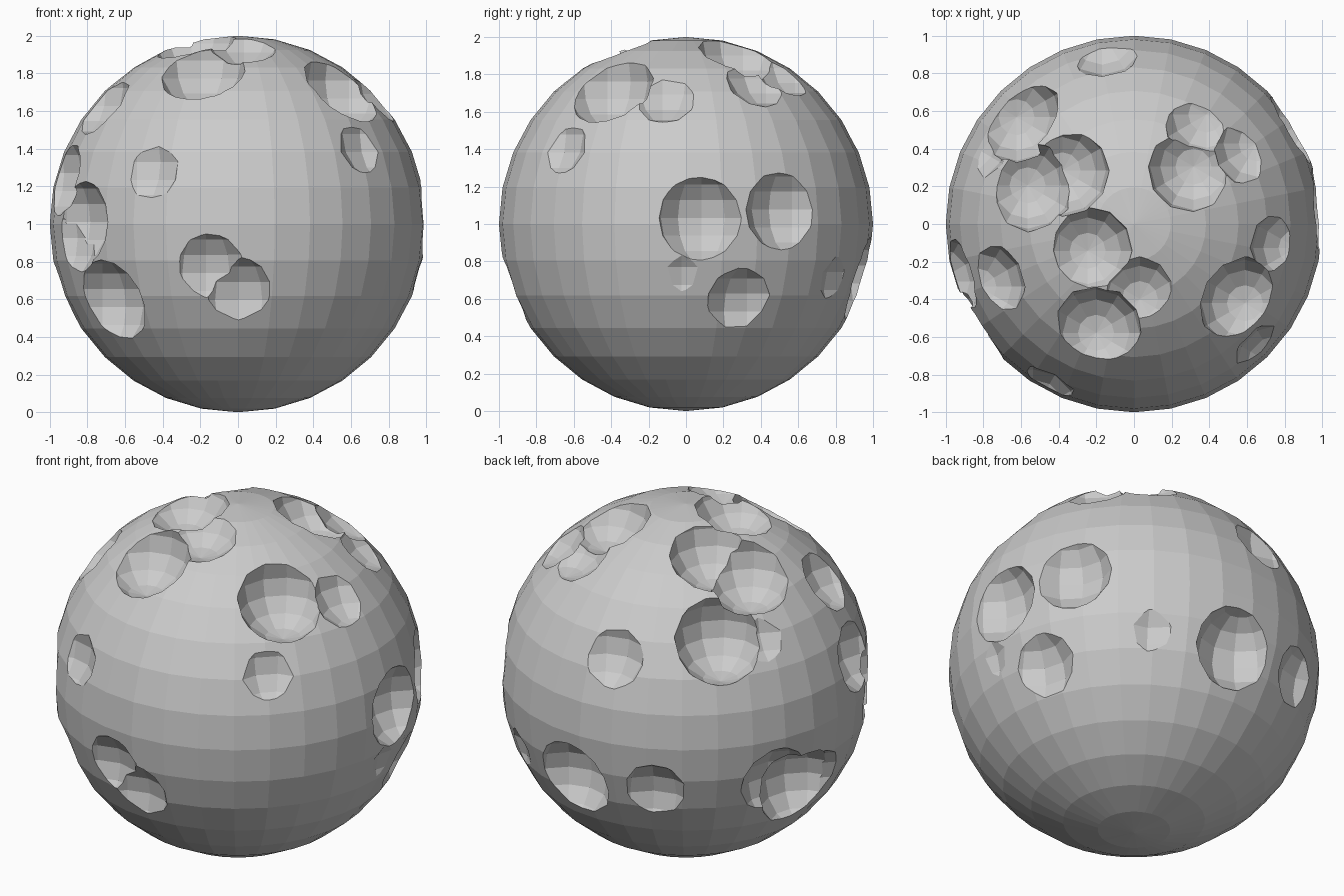
import bpy
from math import sqrt
from mathutils import Vector

# Each crater: direction from the ball's centre, then rim radius
CRATERS = [
    # around the top
    (-.225, -.13, .965, .213), (-.19, -.545, .82, .226), (.027, -.345, .94, .17),
    (-.36, .27, .90, .226), (-.55, .20, .81, .237), (-.61, .555, .565, .24),
    (-.76, .37, .535, .125), (.29, .28, .915, .215), (.33, .50, .80, .166),
    (.555, .365, .745, .157),
    # left side
    (-.72, -.29, .63, .179), (-.93, -.27, .24, .195), (-.835, -.55, .01, .215),
    (-.86, -.50, -.065, .19), (-.68, -.61, -.415, .226), (-.905, .21, -.375, .24),
    (-.877, .407, -.26, .20), (-.93, .11, -.35, .18),
    # front
    (-.455, -.85, .28, .144), (-.148, -.965, -.225, .174), (.003, -.937, -.35, .174),
    (.655, -.65, .405, .14),
    # right side
    (.56, -.40, .725, .23), (.735, -.108, .67, .154), (.997, .076, .031, .22),
    (.86, .517, .07, .207), (.966, -.02, -.268, .10), (.875, .285, -.407, .172),
    (.54, .79, -.293, .114),
    # back
    (-.145, .879, .459, .163), (.083, .951, -.299, .227), (-.408, .875, -.263, .166),
]
CENTRE = Vector((0, 0, 1))
CUTTER_RADIUS = 0.25

# Ball
bpy.ops.mesh.primitive_uv_sphere_add(segments=32, ring_count=16, radius=1, location=CENTRE)
ball = bpy.context.object
ball.name = "cratered_ball"

# Carve each crater with the same low-poly sphere, sunk until its rim fits
for x, y, z, rim in CRATERS:
    rim = min(rim * 1.02, 0.243)
    distance = 0.993 * sqrt(1 - rim ** 2) + sqrt(CUTTER_RADIUS ** 2 - rim ** 2)
    spot = CENTRE + Vector((x, y, z)).normalized() * distance
    bpy.ops.mesh.primitive_uv_sphere_add(segments=12, ring_count=8,
                                         radius=CUTTER_RADIUS, location=spot)
    cutter = bpy.context.object
    cutter.name = "crater_cutter"
    cutter.hide_render = True
    bpy.context.view_layer.objects.active = ball
    cut = ball.modifiers.new("crater", 'BOOLEAN')
    cut.operation = 'DIFFERENCE'
    cut.solver = 'EXACT'
    cut.object = cutter
    bpy.ops.object.modifier_apply(modifier=cut.name)
    bpy.data.objects.remove(cutter, do_unlink=True)
